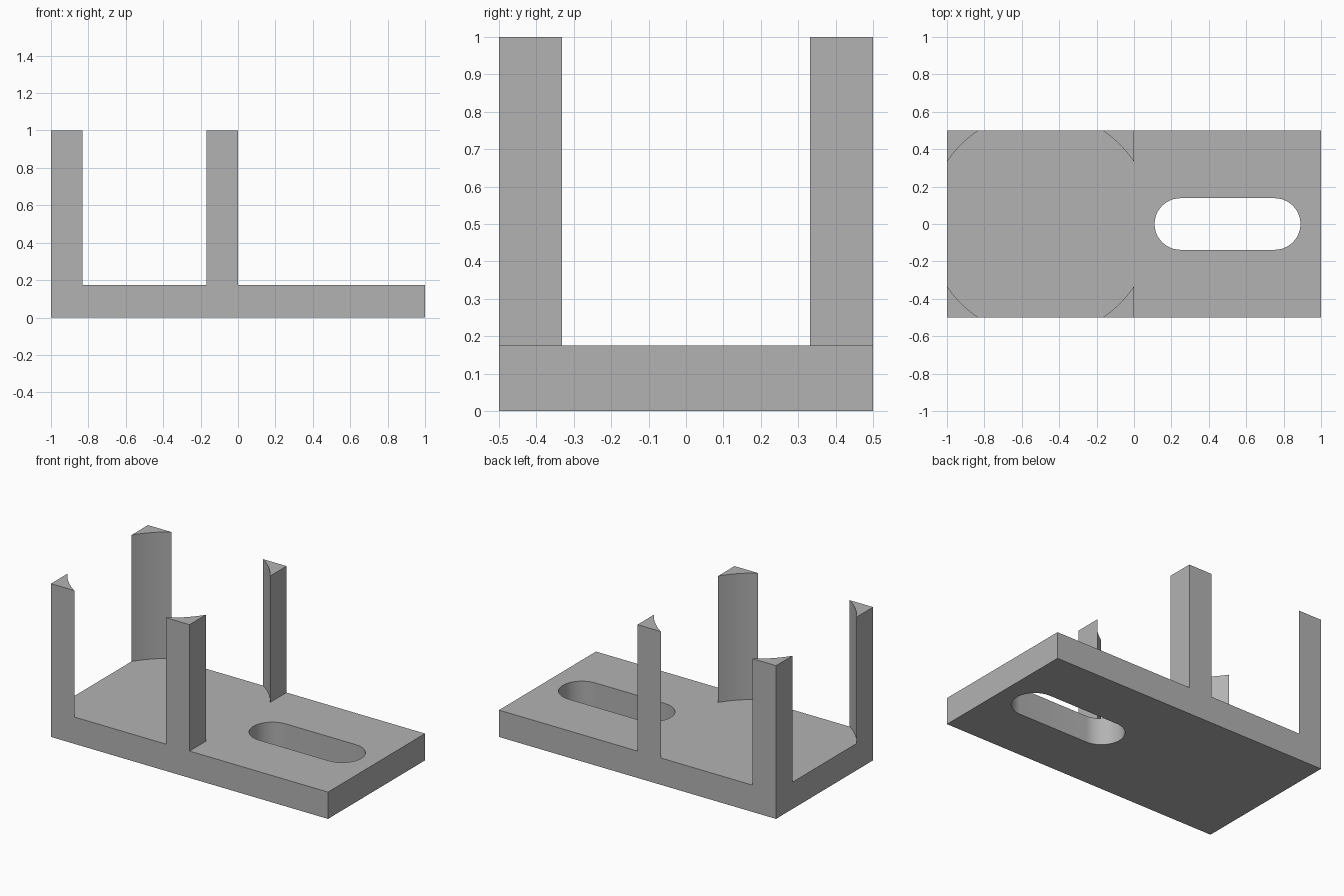
import bpy
import bmesh
from math import sin, cos, pi, asin, radians

# Remove the default cube
cube = bpy.data.objects.get("Cube")
if cube:
    bpy.data.objects.remove(cube, do_unlink=True)

# Main dimensions
HALF = 0.5          # half depth of the plate, also half the cradle square
THICK = 0.175       # plate thickness
HEIGHT = 1.0        # top of the posts
BORE = 0.6          # radius of the round pocket between the posts
SLOT_R = 0.138      # slot end radius
SLOT_X = (0.248, 0.752)

grey = bpy.data.materials.new("grey")
grey.use_nodes = True
grey.diffuse_color = (0.45, 0.45, 0.45, 1)
grey.node_tree.nodes["Principled BSDF"].inputs["Base Color"].default_value = grey.diffuse_color


def arc(cx, cy, r, start, end, steps):
    """Points along a circular arc."""
    angles = [start + (end - start) * i / steps for i in range(steps + 1)]
    return [(cx + r * cos(a), cy + r * sin(a)) for a in angles]


def extruded(name, loops, z0, z1):
    """Solid from a closed outline, with any further loops as holes."""
    bm = bmesh.new()
    edges = []
    for loop in loops:
        verts = [bm.verts.new((x, y, z0)) for x, y in loop]
        edges += [bm.edges.new((a, b)) for a, b in zip(verts, verts[1:] + verts[:1])]
    bmesh.ops.triangle_fill(bm, edges=edges, use_beauty=True)
    result = bmesh.ops.extrude_face_region(bm, geom=bm.faces[:], use_keep_orig=True)
    top = [g for g in result["geom"] if isinstance(g, bmesh.types.BMVert)]
    bmesh.ops.translate(bm, verts=top, vec=(0, 0, z1 - z0))
    bmesh.ops.recalc_face_normals(bm, faces=bm.faces[:])
    mesh = bpy.data.meshes.new(name)
    bm.to_mesh(mesh)
    bm.free()
    mesh.materials.append(grey)
    obj = bpy.data.objects.new(name, mesh)
    bpy.context.collection.objects.link(obj)
    bpy.ops.object.select_all(action="DESELECT")
    obj.select_set(True)
    bpy.context.view_layer.objects.active = obj
    bpy.ops.object.shade_smooth_by_angle(angle=radians(30))
    return obj


# Base plate with a rounded slot
outline = [(-1, -HALF), (1, -HALF), (1, HALF), (-1, HALF)]
slot = (arc(SLOT_X[1], 0, SLOT_R, -pi / 2, pi / 2, 24)
        + arc(SLOT_X[0], 0, SLOT_R, pi / 2, 3 * pi / 2, 24))
extruded("base_plate", [outline, slot], 0, THICK)

# Four corner posts, hollowed on the inside by the round pocket
low = asin((BORE ** 2 - HALF ** 2) ** 0.5 / BORE)
corner = [(HALF, HALF)] + arc(0, 0, BORE, pi / 2 - low, low, 12)
for x_name, sx in (("right", -1), ("left", 1)):
    for y_name, sy in (("front", -1), ("back", 1)):
        points = [(sx * x - HALF, sy * y) for x, y in corner]
        extruded(f"{y_name}_{x_name}_post", [points], THICK, HEIGHT)
